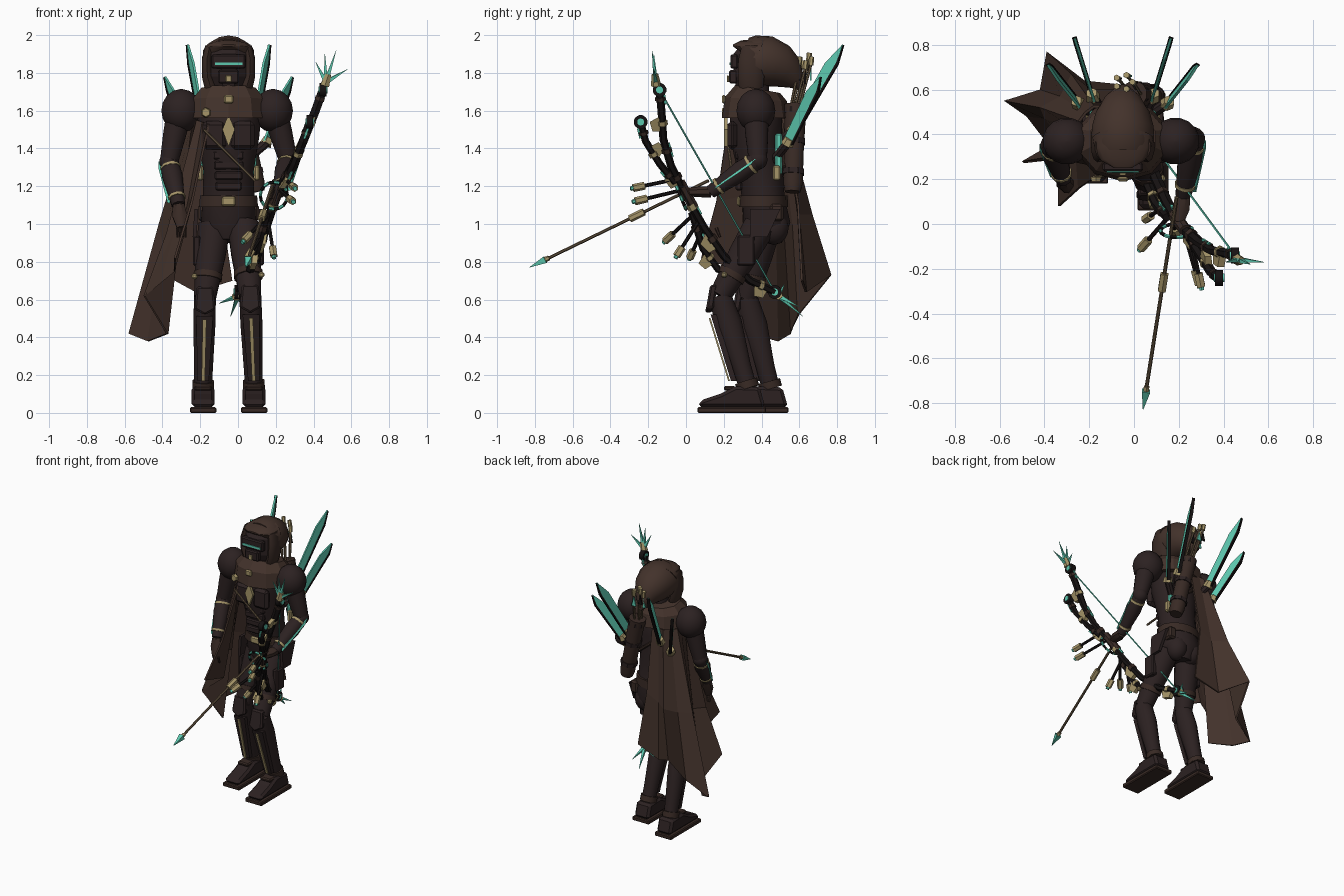
import bpy, bmesh, math
from mathutils import Vector as V

if "Cube" in bpy.data.objects:
    bpy.data.objects.remove(bpy.data.objects["Cube"], do_unlink=True)

def material(name, *rgb):
    m = bpy.data.materials.new(name)
    m.use_nodes = True
    m.diffuse_color = (*rgb, 1)
    m.node_tree.nodes["Principled BSDF"].inputs["Base Color"].default_value = (*rgb, 1)
    return m

armor = material("dark armor", .025, .0155, .0155)
cloth = material("brown cloth", .056, .032, .024)
leather = material("leather", .04, .023, .018)
black = material("black metal", .008, .006, .006)
gold = material("pale gold", .38, .30, .14)
teal = material("teal glow", .11, .58, .43)
wood = material("arrow wood", .15, .105, .06)

def mesh(name, mat, verts, faces, smooth=True, bevel=0):
    me = bpy.data.meshes.new(name)
    me.from_pydata([tuple(v) for v in verts], [], faces)
    bm = bmesh.new()
    bm.from_mesh(me)
    bmesh.ops.recalc_face_normals(bm, faces=bm.faces)
    bm.to_mesh(me)
    bm.free()
    me.materials.append(mat)
    ob = bpy.data.objects.new(name, me)
    bpy.context.collection.objects.link(ob)
    if bevel:
        b = ob.modifiers.new("bevel", "BEVEL")
        b.width, b.segments = bevel, 1
    if smooth:
        bpy.ops.object.select_all(action="DESELECT")
        ob.select_set(True)
        bpy.context.view_layer.objects.active = ob
        bpy.ops.object.shade_smooth_by_angle(angle=math.radians(40))
    return ob

def loft(name, mat, rings, n=12, smooth=True):
    """Skin elliptical rings (x, y, z, rx, ry) set square to their path."""
    c = [V(r[:3]) for r in rings]
    verts = []
    for i, r in enumerate(rings):
        t = (c[min(i + 1, len(c) - 1)] - c[max(i - 1, 0)]).normalized()
        ref = V((1, 0, 0)) if abs(t.x) < .9 else V((0, 1, 0))
        v = t.cross(ref).normalized()
        u = v.cross(t)
        for k in range(n):
            a = math.tau * (k + .5) / n
            verts.append(c[i] + u * r[3] * math.cos(a) + v * r[-1] * math.sin(a))
    faces = [(i*n + k, i*n + (k+1) % n, (i+1)*n + (k+1) % n, (i+1)*n + k)
             for i in range(len(c) - 1) for k in range(n)]
    faces += [tuple(range(n)), tuple(range((len(c)-1)*n, len(c)*n))]
    return mesh(name, mat, verts, faces, smooth)

def rod(name, mat, a, b, r1, r2=None, n=8):
    return loft(name, mat, [(*a, r1), (*b, r1 if r2 is None else r2)], n)

def prism(name, mat, pts, thick, bevel=0):
    n, t = len(pts), V(thick) / 2
    verts = [V(p) - t for p in pts] + [V(p) + t for p in pts]
    faces = [tuple(range(n)), tuple(range(n, 2*n))]
    faces += [(k, (k+1) % n, (k+1) % n + n, k + n) for k in range(n)]
    return mesh(name, mat, verts, faces, False, bevel)

def box(name, mat, c, s, bevel=.008):
    x, y, z = c
    a, b = s[0] / 2, s[1] / 2
    return prism(name, mat, [(x-a, y-b, z), (x+a, y-b, z), (x+a, y+b, z), (x-a, y+b, z)], (0, 0, s[2]), bevel)

def ball(name, mat, c, s):
    rings = [(c[0], c[1], c[2] - s[2]*math.cos(a), s[0]*math.sin(a), s[1]*math.sin(a))
             for a in [math.pi * (i + .1) / 8.2 for i in range(9)]]
    return loft(name, mat, rings, 16)

def mix(a, b, f):
    return V(a).lerp(V(b), f)

CX = -.05

# Torso, collar and belt
loft("torso", armor, [(CX, .42, .91, .09, .09), (CX, .43, 1.0, .15, .125), (CX, .41, 1.13, .14, .115),
     (CX, .395, 1.28, .135, .12), (CX, .37, 1.46, .165, .14), (CX, .37, 1.6, .18, .14), (CX, .38, 1.7, .08, .08)], 16)
loft("neck", armor, [(CX, .38, 1.64, .065), (CX, .38, 1.78, .06)])
loft("collar", cloth, [(CX, .37, 1.56, .215, .18), (CX, .37, 1.66, .2, .165), (CX, .38, 1.715, .15, .12)], 10, False)
loft("belt", leather, [(CX, .41, 1.09, .16, .13), (CX, .41, 1.15, .155, .128)], 14)
box("buckle", gold, (CX, .279, 1.12), (.075, .02, .05))
for i in range(4):
    box("belly_plate", armor, (CX, .28, 1.2 + .055*i), (.14 + .008*i, .035, .045))
for s in (-1, 1):
    box("chest_plate", armor, (CX + s*.075, .245, 1.47), (.125, .05, .15), .02)
    box("hip_pouch", leather, (CX + s*.13, .48, 1.06), (.06, .07, .09), .012)
    ball("seat_muscle", armor, (CX + s*.06, .465, .98), (.075, .08, .09))
    prism("hip_guard", armor, [(CX + s*.17, .34, 1.08), (CX + s*.17, .5, 1.08), (CX + s*.18, .43, .93), (CX + s*.18, .34, .93)], (.02, 0, 0))
prism("chest_diamond", gold, [(CX, .21, 1.58), (CX + .033, .21, 1.5), (CX, .21, 1.41), (CX - .033, .21, 1.5)], (0, .02, 0))
box("collar_clasp", gold, (CX, .2, 1.66), (.05, .02, .045))
box("throat_plate", gold, (CX, .222, 1.768), (.03, .012, .035), .003)
loft("cape_brooch", gold, [(-.17, .21, 1.59, .028), (-.17, .19, 1.59, .022)], 6)
rod("chest_strap", wood, (-.18, .21, 1.5), (.09, .25, 1.23), .008)

# Helmet and hood
loft("hood", cloth, [(CX, .33, 1.86, .137, .125), (CX, .37, 1.86, .142, .138), (CX, .43, 1.86, .14, .136),
     (CX, .49, 1.835, .122, .122), (CX, .54, 1.8, .09, .095), (CX, .585, 1.755, .045, .05), (CX, .615, 1.715, .006, .008)], 18)
loft("hood_peak", cloth, [(CX, .25, 1.945, .04, .006), (CX, .285, 1.945, .1, .028), (CX, .33, 1.925, .128, .06),
     (CX, .38, 1.9, .138, .1)], 16)
for s in (-1, 1):
    loft("hood_side", leather, [(CX + s*.095, .345, 1.725, .034, .065), (CX + s*.112, .345, 1.78, .03, .07),
         (CX + s*.115, .345, 1.87, .027, .068), (CX + s*.1, .345, 1.94, .025, .05)], 10)
loft("face_mask", armor, [(CX, .33, 1.725, .075, .07), (CX, .33, 1.78, .1, .085), (CX, .33, 1.9, .1, .085), (CX, .33, 1.94, .08, .05)], 8, False)
box("visor_frame", armor, (CX, .255, 1.86), (.18, .04, .075))
box("visor", teal, (CX, .234, 1.848), (.145, .008, .015), 0)
box("mouth_guard", armor, (CX, .25, 1.78), (.11, .045, .07))

# Arms: shoulder, elbow, wrist, fingertips
arms = {"right": ((-.31, .37, 1.6), (-.365, .35, 1.33), (-.315, .2, 1.1), (-.3, .16, .98)),
        "left": ((.195, .37, 1.6), (.265, .38, 1.34), (.22, .13, 1.17), (.2, .01, 1.17))}
for side, (sh, el, wr, fi) in arms.items():
    s = 1 if side == "left" else -1
    ball(side + "_pauldron", armor, V(sh) - V((s*.01, 0, 0)), (.108, .105, .115))
    loft(side + "_upper_arm", armor, [(*sh, .07), (*mix(sh, el, .5), .062), (*el, .05)])
    ball(side + "_elbow", armor, el, (.053, .053, .053))
    loft(side + "_forearm", armor, [(*el, .048), (*mix(el, wr, .35), .056), (*wr, .036)])
    for f in (.12, .8):
        rod(side + "_arm_band", gold, mix(el, wr, f), mix(el, wr, f + .05), .057 - .012*f, n=10)
    o = V((s*.057, 0, 0))
    a, b = mix(el, wr, .15) + o, mix(el, wr, .95) + o * .85
    prism(side + "_bracer_light", teal, [a, b, b + V((0, .022, .025)), a + V((0, .03, .035))], (.014, 0, 0))
    loft(side + "_hand", leather, [(*wr, .033), (*mix(wr, fi, .5), .042, .03), (*fi, .025)], 8)
    for k in range(4):
        p = V(fi) + V((.014*k - .021, 0, 0))
        rod(side + "_finger", leather, p, p + (V((0, .02, -.05)) if s < 0 else V((-.01, -.015, -.035))), .009, .006, 6)

# Legs: hip, knee, ankle
legs = {"right": ((-.125, .42, .99), (-.175, .32, .61), (-.185, .45, .13)),
        "left": ((.03, .39, .99), (.065, .18, .62), (.085, .33, .13))}
for side, (hi, kn, an) in legs.items():
    s = 1 if side == "left" else -1
    loft(side + "_thigh", armor, [(*hi, .088), (*mix(hi, kn, .4), .082), (*kn, .06)])
    loft(side + "_shin", armor, [(*kn, .06), (*mix(kn, an, .3), .06, .074), (*mix(kn, an, .75), .052), (*an, .048)])
    front = V((0, -.052, -.012))
    prism(side + "_knee_pad", armor, [V(kn) + front + V(p) for p in ((-.045, .02, .07), (.045, .02, .07), (.055, 0, -.05), (0, -.01, -.08), (-.055, 0, -.05))], (0, .04, 0), .01)
    g1, g2 = mix(kn, an, .2) + V((0, -.085, 0)), mix(kn, an, .92) + V((0, -.09, 0))
    prism(side + "_shin_guard", armor, [g1 + V((-.045, .02, 0)), g1 + V((.045, .02, 0)), g2 + V((.03, .025, 0)), g2 + V((-.03, .025, 0))], (0, .03, 0))
    prism(side + "_shin_stripe", gold, [g1 + V((-.01, 0, -.02)), g1 + V((.01, 0, -.02)), g2 + V((.009, 0, 0)), g2 + V((-.009, 0, 0))], (0, .009, 0))
    rod(side + "_thigh_strap", leather, mix(hi, kn, .66), mix(hi, kn, .74), .078, n=12)
    box(side + "_strap_clip", gold, mix(hi, kn, .7) + V((s*.07, -.04, 0)), (.03, .03, .03))
    box(side + "_thigh_case", armor, mix(hi, kn, .35) + V((s*.075, 0, 0)), (.04, .09, .16))
    rod(side + "_ankle_cuff", leather, mix(kn, an, .92), an, .06, n=10)
    # Boot: side profile swept across its width
    x, heel = an[0], an[1] + .09
    boot = [(-.355, .03), (-.345, .065), (-.24, .1), (-.16, .14), (-.03, .135), (0, .03)]
    prism(side + "_boot", armor, [(x, heel + y, z) for y, z in boot], (.12, 0, 0), .016)
    prism(side + "_sole", leather, [(x, heel + y, z) for y, z in ((-.36, 0), (-.36, .03), (.003, .03), (.003, 0))], (.14, 0, 0), .006)
    box(side + "_instep_plate", leather, (x, heel - .19, .13), (.09, .06, .025))

# Draped cape: columns of top, middle and hem points
columns = [((-.16, .22, 1.53), (-.25, .16, 1.12), (-.34, .08, .82)),
           ((-.19, .26, 1.54), (-.26, .29, 1.15), (-.34, .3, .75)),
           ((-.22, .3, 1.55), (-.38, .3, .95), (-.5, .28, .62)),
           ((-.24, .36, 1.56), (-.32, .37, .95), (-.38, .35, .42)),
           ((-.25, .42, 1.57), (-.4, .47, .9), (-.48, .48, .38)),
           ((-.25, .46, 1.57), (-.42, .52, 1.0), (-.58, .55, .42)),
           ((-.22, .5, 1.57), (-.33, .57, 1.0), (-.42, .6, .52)),
           ((-.18, .53, 1.57), (-.28, .67, 1.05), (-.39, .77, .73)),
           ((-.14, .53, 1.57), (-.19, .6, 1.05), (-.22, .64, .64)),
           ((-.08, .52, 1.56), (-.09, .6, 1.1), (-.03, .62, .7))]
cape = mesh("cape", cloth, [p for c in columns for p in c],
            [(3*i + j, 3*i + j + 1, 3*i + j + 4, 3*i + j + 3) for i in range(len(columns) - 1) for j in (0, 1)], False)
solid = cape.modifiers.new("thickness", "SOLIDIFY")
solid.thickness = .012

# Back blades and their harness, edges turned outward to the rear
for s in (-1, 1):
    for base, tip in (((.135, .57, 1.5), (.215, .83, 1.95)), ((.2, .54, 1.43), (.335, .71, 1.78))):
        a, b = V((CX + s*base[0], *base[1:])), V((CX + s*tip[0], *tip[1:]))
        w = V((s*.16, b.z - a.z, a.y - b.y)).normalized() * .03
        t = w.cross(b - a).normalized() * .012
        prism("blade_light", teal, [a - w, a + w*.8, mix(a, b, .8) + w*.8, b, mix(a, b, .75) - w*1.1], t)
        prism("blade_spine", black, [a + w*.7, a + w, mix(a, b, .8) + w*1.1, b + w*.2, mix(a, b, .8) + w*.7], t*1.8)
        rod("blade_socket", gold, mix(a, b, -.03), mix(a, b, .06), .034, .026, 6)
        rod("blade_mount", armor, (CX + s*.08, .46, a.z - .1), a, .025)
    box("back_light", teal, (CX + s*.135, .49, 1.37), (.025, .035, .22))
    box("back_bracket", gold, (CX + s*.15, .48, 1.27), (.03, .04, .08))

# Quiver with spare arrows
q1, q2 = V((.1, .565, 1.17)), V((0, .58, 1.63))
loft("quiver", leather, [(*q1, .042), (*mix(q1, q2, .1), .053), (*mix(q1, q2, .5), .053), (*q2, .06)])
for f in (.2, .55, .9):
    rod("quiver_band", armor, mix(q1, q2, f), mix(q1, q2, f + .06), .061)
for k in range(5):
    o = V((.03*math.cos(k*1.257), .025*math.sin(k*1.257), 0))
    end = q2 + o*1.3 + V((-.04, .05, .19 + .02*(k % 3)))
    rod("spare_shaft", wood, q2 + o, end, .007, n=6)
    rod("spare_nock", gold, end, end + V((-.006, .004, .045)), .014, n=6)
    prism("fletching", teal if k % 2 else black, [end - V((.018, 0, .08)), end + V((.018, 0, -.08)), end - V((0, 0, .01))], (0, .008, 0))
rod("quiver_strap", leather, (.1, .52, 1.3), (-.15, .5, 1.5), .012)

# Bow: main limbs, forked limbs, string and spikes
top, low = V((.45, -.14, 1.71)), V((0, .47, .64))
limb = [top, (.41, -.13, 1.6), (.35, -.12, 1.45), (.29, -.08, 1.31), (.21, -.01, 1.17),
        (.15, .09, .99), (.1, .2, .83), (.05, .34, .7), low]
fork_up = [(.25, -.06, 1.22), (.3, -.14, 1.32), (.345, -.215, 1.44), (.38, -.24, 1.54)]
fork_low = [(.15, .03, 1.06), (.1, .09, .87), (.065, .17, .76), (.05, .27, .72)]
for name, path, r in (("bow_limb", limb, .021), ("upper_fork", fork_up, .019), ("lower_fork", fork_low, .019)):
    loft(name, black, [(*p, r + .005, r) for p in path], 6, False)
    for i in range(len(path) - 1):
        a, b = V(path[i]), V(path[i + 1])
        rod("bow_collar", gold if i % 3 == 1 else leather, mix(a, b, .35), mix(a, b, .5), r + .008, n=6)
        m, d = mix(a, b, .45), (b - a) * .28
        out = V((0, b.z - a.z, a.y - b.y)).normalized() * .055
        if i % 2:
            prism("bow_plate", gold, [m - d, m + d, m + d*.9 + out, m - d*.3 + out*1.2], (.03, 0, 0))
        else:
            prism("limb_light", teal, [m - d - out*.5, m + d - out*.5, m + d*.6, m - d*.6], (.012, 0, 0))
for p in (top, low, V(fork_up[-1]), V(fork_low[-1])):
    rod("limb_wheel", black, p - V((.018, 0, 0)), p + V((.018, 0, 0)), .037, n=12)
    rod("wheel_light", teal, p - V((.023, 0, 0)), p + V((.023, 0, 0)), .019, n=10)
rod("bowstring", teal, top, low, .005, n=5)
for root, ends in ((V((.465, -.16, 1.75)), ((.58, -.17, 1.82), (.52, -.18, 1.92), (.46, -.17, 1.9), (.41, -.17, 1.86))),
                   (V((0, .49, .62)), ((-.04, .62, .51), (-.1, .52, .58), (.03, .6, .56), (0, .52, .68)))):
    rod("spike_root", gold, mix(root, ends[1], -.1), mix(root, ends[1], .25), .027, .018, 6)
    for e in ends:
        rod("tip_spike", teal, root, e, .017, .001, 4)
rod("bow_grip", leather, (.23, -.03, 1.22), (.18, .04, 1.09), .028)
ring = [V((.19 + .072*math.cos(k*math.tau/16), -.03 - .03*math.sin(k*math.tau/16), 1.15 + .072*math.sin(k*math.tau/16))) for k in range(16)]
for k in range(16):
    rod("sight_ring", teal if k % 2 else black, ring[k], ring[(k + 1) % 16], .009, n=6)
for a, b in (((.25, -.04, 1.24), (.3, -.28, 1.19)), ((.22, -.02, 1.18), (.29, -.27, 1.12)),
             ((.17, .05, 1.06), (.03, -.11, .91)), ((.16, .07, 1.02), (.19, -.05, .83)), ((.15, .09, .98), (.05, .02, .82))):
    rod("weight_rod", black, a, b, .01, n=6)
    rod("weight", gold, mix(a, b, .75), b, .021, n=6)
    rod("weight_light", teal, b, mix(a, b, 1.06), .012, n=6)

# Nocked arrow
n1, n2 = V((.19, .12, 1.23)), V((.04, -.83, .77))
rod("arrow_shaft", wood, n1, mix(n1, n2, .93), .009)
rod("arrow_head", teal, mix(n1, n2, .91), n2, .026, .001, 4)
rod("arrow_collar", gold, mix(n1, n2, .89), mix(n1, n2, .915), .014, n=6)
rod("arrow_rest", gold, mix(n1, n2, .36), mix(n1, n2, .44), .02, n=6)
